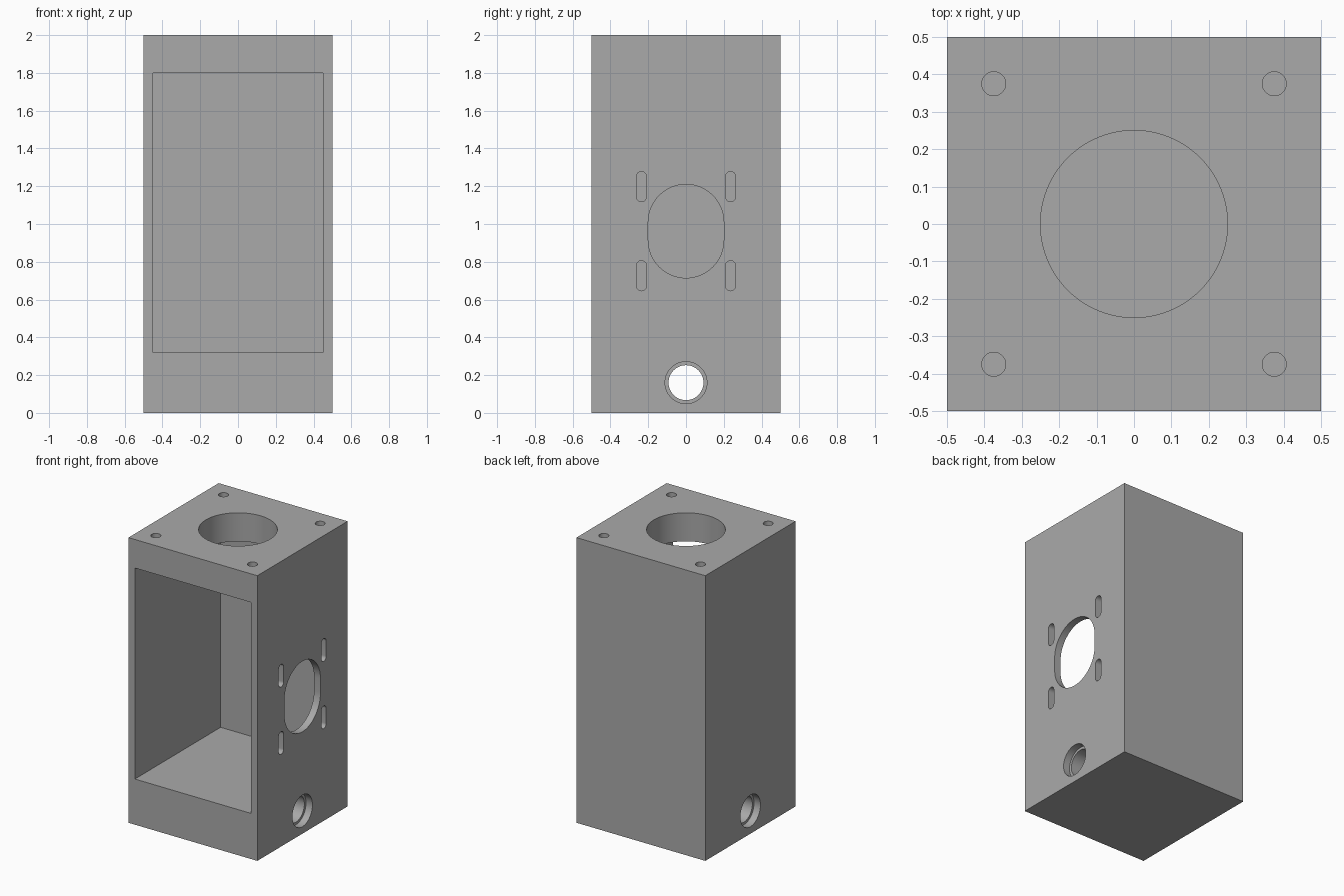
import bpy, bmesh, math
from mathutils import Matrix

cube = bpy.data.objects.get("Cube")
if cube:
    bpy.data.objects.remove(cube, do_unlink=True)

grey = bpy.data.materials.new("plain_grey")
grey.use_nodes = True
colour = (0.4, 0.4, 0.4, 1.0)
grey.diffuse_color = colour
grey.node_tree.nodes["Principled BSDF"].inputs["Base Color"].default_value = colour


def add_object(name, bm):
    bmesh.ops.recalc_face_normals(bm, faces=bm.faces)
    mesh = bpy.data.meshes.new(name)
    bm.to_mesh(mesh)
    bm.free()
    mesh.materials.append(grey)
    obj = bpy.data.objects.new(name, mesh)
    bpy.context.collection.objects.link(obj)
    return obj


def box(name, lo, hi):
    bm = bmesh.new()
    bmesh.ops.create_cube(bm, size=1)
    size = [b - a for a, b in zip(lo, hi)]
    mid = [(a + b) / 2 for a, b in zip(lo, hi)]
    bmesh.ops.transform(bm, verts=bm.verts,
                        matrix=Matrix.Translation(mid) @ Matrix.Diagonal((*size, 1)))
    return add_object(name, bm)


def bore(name, u, v, radius, start, end, axis, straight=0.0, n=64):
    """Round or slotted prism along 'X' (u=y, v=z) or 'Z' (u=x, v=y)."""
    bm = bmesh.new()
    ring = []
    for half, shift in ((0, straight / 2), (1, -straight / 2)):
        count = n // 2 + (1 if straight else 0)
        for i in range(count):
            a = math.pi * (half + 2 * i / n)
            p, q = u + radius * math.cos(a), v + shift + radius * math.sin(a)
            ring.append(bm.verts.new((start, p, q) if axis == 'X' else (p, q, start)))
    face = bm.faces.new(ring)
    ext = bmesh.ops.extrude_face_region(bm, geom=[face])
    depth = end - start
    bmesh.ops.translate(bm, verts=[e for e in ext["geom"] if isinstance(e, bmesh.types.BMVert)],
                        vec=(depth, 0, 0) if axis == 'X' else (0, 0, depth))
    return add_object(name, bm)


# Solid block
housing = box("housing", (-0.5, -0.5, 0), (0.5, 0.5, 2))

# Front cavity and round opening in the top
cutters = [box("cavity_cutter", (-0.45, -0.6, 0.32), (0.45, 0.45, 1.8)),
           bore("top_opening_cutter", 0, 0, 0.25, 1.7, 2.1, 'Z', n=96)]

# Corner screw holes in the top
for sx in (-1, 1):
    for sy in (-1, 1):
        cutters.append(bore("screw_hole_cutter", 0.375 * sx, 0.375 * sy, 0.032, 1.7, 2.1, 'Z', n=32))

# Slotted mounting pattern in the +x wall
cutters.append(bore("mount_opening_cutter", 0, 0.962, 0.2, 0.4, 0.6, 'X', 0.095))
for sy in (-1, 1):
    for sz in (-1, 1):
        cutters.append(bore("mount_slot_cutter", 0.236 * sy, 0.962 + 0.236 * sz, 0.027,
                            0.4, 0.6, 'X', 0.105, 32))

# Cross bore through the base, with a wider seat at each end
cutters.append(bore("cross_bore_cutter", 0, 0.16, 0.0925, -0.6, 0.6, 'X'))
for s in (-1, 1):
    cutters.append(bore("bore_seat_cutter", 0, 0.16, 0.111, 0.45 * s, 0.6 * s, 'X'))

# Cut everything, bake the result and drop the cutters
for c in cutters:
    c.hide_render = True
    mod = housing.modifiers.new(c.name, 'BOOLEAN')
    mod.operation, mod.solver, mod.object = 'DIFFERENCE', 'EXACT', c
depsgraph = bpy.context.evaluated_depsgraph_get()
result = bpy.data.meshes.new_from_object(housing.evaluated_get(depsgraph))
housing.modifiers.clear()
housing.data = result
result.materials.clear()
result.materials.append(grey)
for c in cutters:
    bpy.data.objects.remove(c, do_unlink=True)

# Smooth bore walls, sharp edges
bpy.ops.object.select_all(action='DESELECT')
housing.select_set(True)
bpy.context.view_layer.objects.active = housing
bpy.ops.object.shade_smooth_by_angle(angle=math.radians(30))
